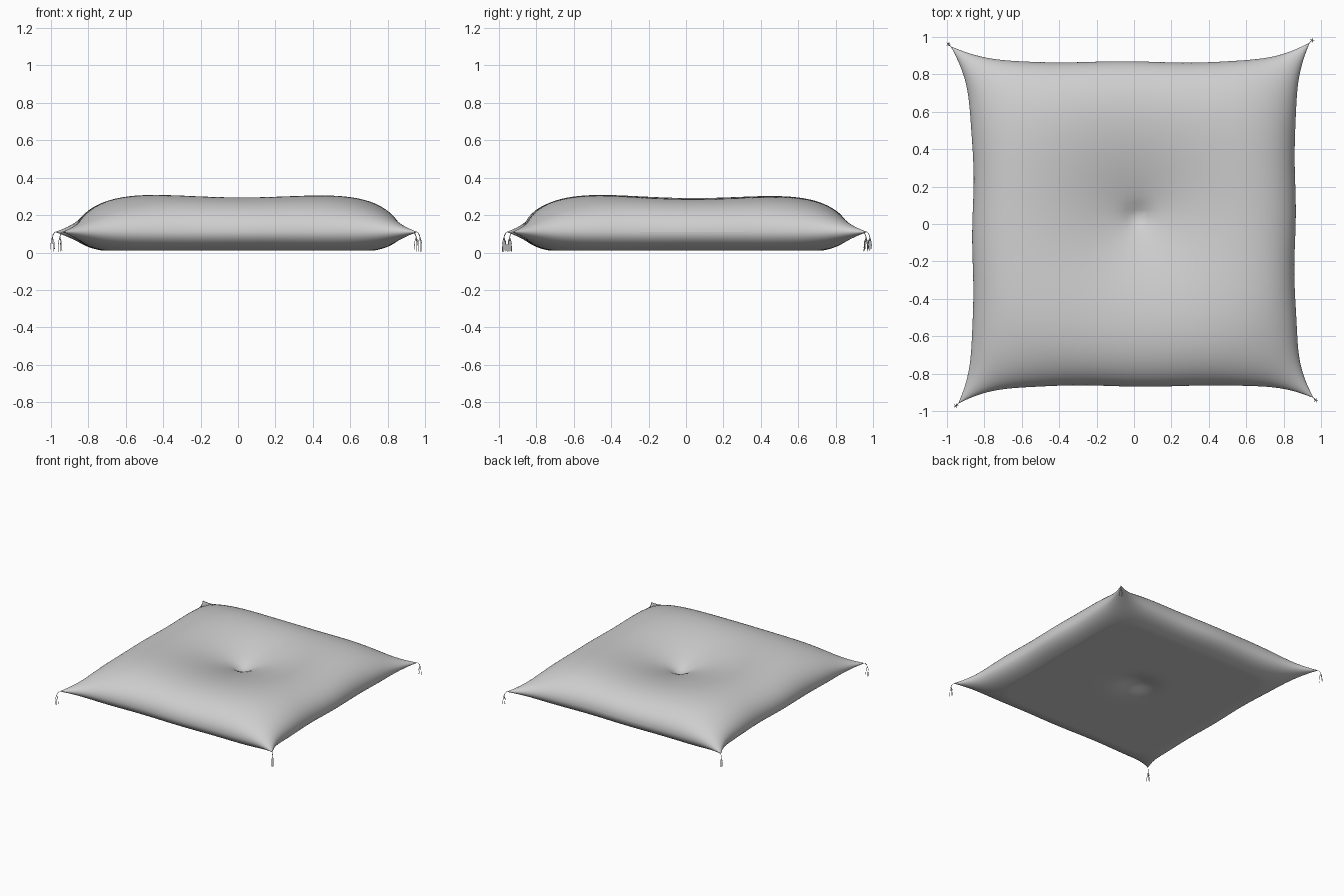
import bpy, bmesh, math, random
from mathutils import Vector

random.seed(4)
cube = bpy.data.objects.get("Cube")
if cube:
    bpy.data.objects.remove(cube, do_unlink=True)


def make_material(name, color):
    mat = bpy.data.materials.new(name)
    mat.use_nodes = True
    mat.diffuse_color = color
    mat.node_tree.nodes["Principled BSDF"].inputs["Base Color"].default_value = color
    return mat


fabric = make_material("light grey fabric", (0.62, 0.62, 0.62, 1))

SEAM = 0.11
# Slight skew of each corner, keyed by the signs of x and y
SKEW = {(-1, 1): (-0.015, -0.015), (1, 1): (-0.025, 0.005),
        (1, -1): (-0.005, 0.035), (-1, -1): (0.025, 0.005)}


def outline(u, v):
    """Map the unit square to the pinched cushion outline."""
    corner = abs(u * v)
    pull = 0.085 * corner ** 10
    dx, dy = SKEW[(1 if u >= 0 else -1, 1 if v >= 0 else -1)]
    x = u * (0.86 + 0.02 * v * v + pull) + dx * corner ** 4
    y = v * (0.865 + 0.015 * u * u + pull) + dy * corner ** 4
    # Gentle fabric waviness near the seam
    x += 0.005 * u ** 4 * math.sin(8 * v + u) * (1 - v * v)
    y += 0.005 * v ** 4 * math.sin(7 * u + 2 * v) * (1 - u * u)
    return x, y


def fullness(u, v, power):
    return math.sqrt(max(0, 1 - abs(u) ** power) * max(0, 1 - abs(v) ** power))


def surface(u, v, top):
    x, y = outline(u, v)
    r = math.hypot(x - 0.02, y - 0.04)
    if top:
        dimple = 0.18 * max(0, 1 - r / 0.9) ** 2 + 0.02 * math.exp(-(r / 0.06) ** 2)
        z = SEAM + 0.225 * fullness(u, v, 4) - dimple
    else:
        tuck = 0.045 * math.exp(-(r / 0.13) ** 2)
        z = SEAM - 0.1 * min(1, 1.15 * fullness(u, v, 8)) + tuck
    return x, y, z


# Cushion: top and bottom panels welded along the seam
N = 72
steps = [math.sin(math.pi * (i / N - 0.5)) for i in range(N + 1)]
bm = bmesh.new()
for top in (True, False):
    grid = [[bm.verts.new(surface(u, v, top)) for v in steps] for u in steps]
    for i in range(N):
        for j in range(N):
            quad = [grid[i][j], grid[i + 1][j], grid[i + 1][j + 1], grid[i][j + 1]]
            bm.faces.new(quad if top else quad[::-1])
rim = [v for v in bm.verts if v.is_boundary]
bmesh.ops.remove_doubles(bm, verts=rim, dist=0.00005)
for face in bm.faces:
    face.smooth = True
mesh = bpy.data.meshes.new("cushion")
bm.to_mesh(mesh)
bm.free()
mesh.materials.append(fabric)
cushion = bpy.data.objects.new("cushion", mesh)
bpy.context.collection.objects.link(cushion)


# Tassels: a few thin threads hanging from each corner
def add_tassel(name, sx, sy):
    curve = bpy.data.curves.new(name, "CURVE")
    curve.dimensions = "3D"
    curve.bevel_depth = 0.0015
    curve.bevel_resolution = 1
    curve.resolution_u = 4
    curve.use_fill_caps = True
    x, y = outline(sx, sy)
    knot = Vector((x + 0.012 * sx, y + 0.012 * sy, 0.085))
    for k in range(5):
        a = math.tau * k / 5
        flare = Vector((math.cos(a), math.sin(a), 0)) * 0.011
        end = knot + flare
        end.z = random.uniform(0.002, 0.02)
        path = [Vector((x, y, SEAM)), knot, knot + flare * 0.8 - Vector((0, 0, 0.03)), end]
        spline = curve.splines.new("BEZIER")
        spline.bezier_points.add(len(path) - 1)
        for point, co in zip(spline.bezier_points, path):
            point.co = co
            point.handle_left_type = point.handle_right_type = "AUTO"
    curve.materials.append(fabric)
    obj = bpy.data.objects.new(name, curve)
    bpy.context.collection.objects.link(obj)


for sx, side in ((1, "left"), (-1, "right")):
    for sy, end in ((-1, "front"), (1, "back")):
        add_tassel(f"tassel_{end}_{side}", sx, sy)
